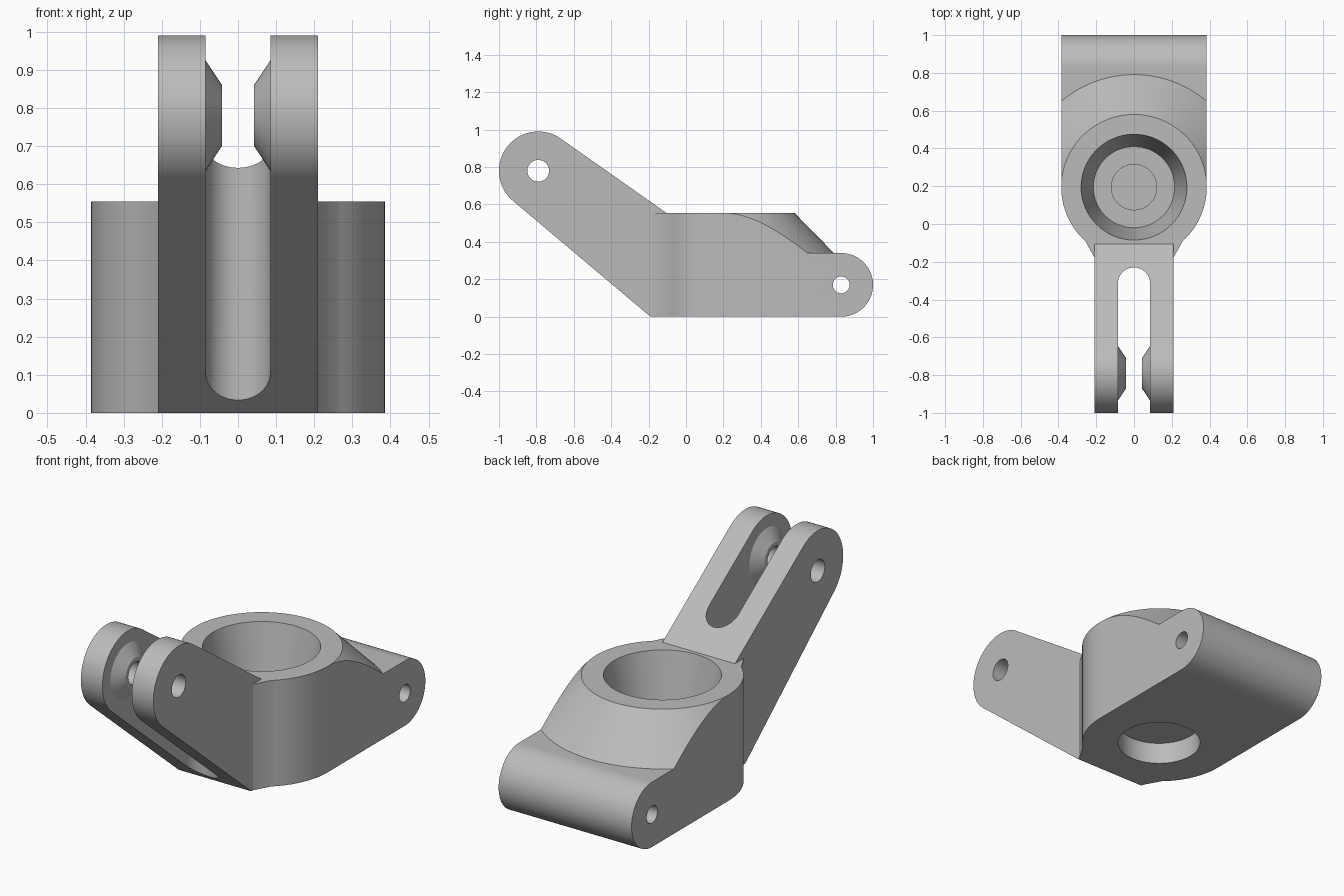
import bpy, bmesh
from math import sin, cos, radians
from mathutils import Matrix, Vector

if "Cube" in bpy.data.objects:
    bpy.data.objects.remove(bpy.data.objects["Cube"], do_unlink=True)

grey = bpy.data.materials.new("plain grey")
grey.use_nodes = True
grey.diffuse_color = (0.5, 0.5, 0.5, 1)
grey.node_tree.nodes["Principled BSDF"].inputs["Base Color"].default_value = (0.5, 0.5, 0.5, 1)

HUB_Y, HUB_R, HUB_TOP = 0.195, 0.385, 0.555
BASE_TOP = 0.34
ARM_W, SLOT_W = 0.21, 0.085
ARM_PIN, BASE_PIN = (-0.79, 0.78), (0.83, 0.17)


def finish(name, bm):
    bmesh.ops.recalc_face_normals(bm, faces=bm.faces)
    mesh = bpy.data.meshes.new(name)
    bm.to_mesh(mesh)
    bm.free()
    mesh.materials.append(grey)
    ob = bpy.data.objects.new(name, mesh)
    bpy.context.collection.objects.link(ob)
    return ob


def arc(cx, cy, r, start, end, step=3):
    n = round(abs(end - start) / step)
    angles = [radians(start + (end - start) * i / n) for i in range(n + 1)]
    return [(cx + r * cos(a), cy + r * sin(a)) for a in angles]


def prism(name, outline, low, high, axis="z"):
    """Extrude an outline along z (outline in x, y) or along x (outline in y, z)."""
    bm = bmesh.new()
    place = (lambda a, b, t: (a, b, t)) if axis == "z" else (lambda a, b, t: (t, a, b))
    face = bm.faces.new([bm.verts.new(place(a, b, low)) for a, b in outline])
    out = bmesh.ops.extrude_face_region(bm, geom=[face])
    moved = [v for v in out["geom"] if isinstance(v, bmesh.types.BMVert)]
    bmesh.ops.translate(bm, verts=moved, vec=place(0, 0, high - low))
    return finish(name, bm)


def turned(profile, matrix, steps=120):
    """Closed solid of revolution about local z from (radius, height) points."""
    bm = bmesh.new()
    rings = [[bm.verts.new((x, y, z)) for x, y in arc(0, 0, r, 0, 360, 360 / steps)[:-1]]
             for r, z in profile]
    for a, b in zip(rings, rings[1:]):
        for i in range(steps):
            j = (i + 1) % steps
            bm.faces.new((a[i], a[j], b[j], b[i]))
    bm.faces.new(rings[0])
    bm.faces.new(rings[-1])
    bm.transform(matrix)
    return bm


def combine(body, tool, operation):
    mod = body.modifiers.new("combine", "BOOLEAN")
    mod.operation, mod.solver, mod.object = operation, "EXACT", tool
    graph = bpy.context.evaluated_depsgraph_get()
    mesh = bpy.data.meshes.new_from_object(body.evaluated_get(graph))
    body.modifiers.clear()
    body.data = mesh
    bpy.data.objects.remove(tool, do_unlink=True)


hub_axis = Matrix.Translation((0, HUB_Y, 0))

# Round hub with flared cheeks running into the arm
hub_outline = arc(0, HUB_Y, HUB_R, -48, 228) + [(-0.205, -0.185), (0.205, -0.185)]
body = prism("pivot_bracket", hub_outline, 0, HUB_TOP)

# Conical shoulder behind the hub, trimmed flush with the sides
cone = turned([(0.635, 0.30), (HUB_R, HUB_TOP)], hub_axis)
for point, normal in (((HUB_R, 0, 0), (1, 0, 0)), ((-HUB_R, 0, 0), (-1, 0, 0)),
                      ((0, HUB_Y, 0), (0, -1, 0))):
    cut = bmesh.ops.bisect_plane(cone, geom=cone.verts[:] + cone.edges[:] + cone.faces[:],
                                 plane_co=Vector(point), plane_no=Vector(normal),
                                 clear_outer=True)
    bmesh.ops.holes_fill(cone, edges=[e for e in cone.edges if e.is_boundary])
shoulder = finish("shoulder", cone)

# Low base ending in a rounded barrel
base = prism("base", arc(*BASE_PIN, 0.17, -90, 90) + [(HUB_Y, BASE_TOP), (HUB_Y, 0)],
             -HUB_R, HUB_R, "x")
combine(body, base, "UNION")
combine(body, shoulder, "UNION")

# Sloping arm with a rounded tip
arm_outline = arc(*ARM_PIN, 0.21, 55, 230, 2.5) + [(-0.19, 0), (-0.105, 0), (-0.105, HUB_TOP)]
combine(body, prism("arm", arm_outline, -ARM_W, ARM_W, "x"), "UNION")

# Fork slot with a rounded inner end
slot_outline = arc(0, -0.315, SLOT_W, 0, 180, 5) + [(-SLOT_W, -1.2), (SLOT_W, -1.2)]
combine(body, prism("slot", slot_outline, -0.2, 1.2), "DIFFERENCE")

# Tapered bosses inside the fork
for side in (-1, 1):
    turn = Matrix.Translation((0, *ARM_PIN)) @ Matrix.Rotation(radians(90 * side), 4, "Y")
    boss = turned([(0.145, 0.12), (0.145, SLOT_W), (0.08, 0.042)], turn, 64)
    combine(body, finish("boss", boss), "UNION")

# Pin holes across the arm and the base
for pin, radius in ((ARM_PIN, 0.058), (BASE_PIN, 0.045)):
    combine(body, prism("pin_hole", arc(*pin, radius, 0, 360, 7.5)[:-1], -0.6, 0.6, "x"),
            "DIFFERENCE")

# Tapered cup with a centre pit from above, plain recess from below
cup = [(0.12, 0.13), (0.12, 0.24), (0.215, 0.24), (0.28, HUB_TOP), (0.289, 0.6)]
recess = [(0.205, -0.1), (0.205, 0.115)]
for name, profile in (("cup", cup), ("recess", recess)):
    combine(body, finish(name, turned(profile, hub_axis, 96)), "DIFFERENCE")

# Smooth curved faces, keep machined edges crisp
bpy.ops.object.select_all(action="DESELECT")
body.select_set(True)
bpy.context.view_layer.objects.active = body
bpy.ops.object.shade_smooth_by_angle(angle=radians(20))
